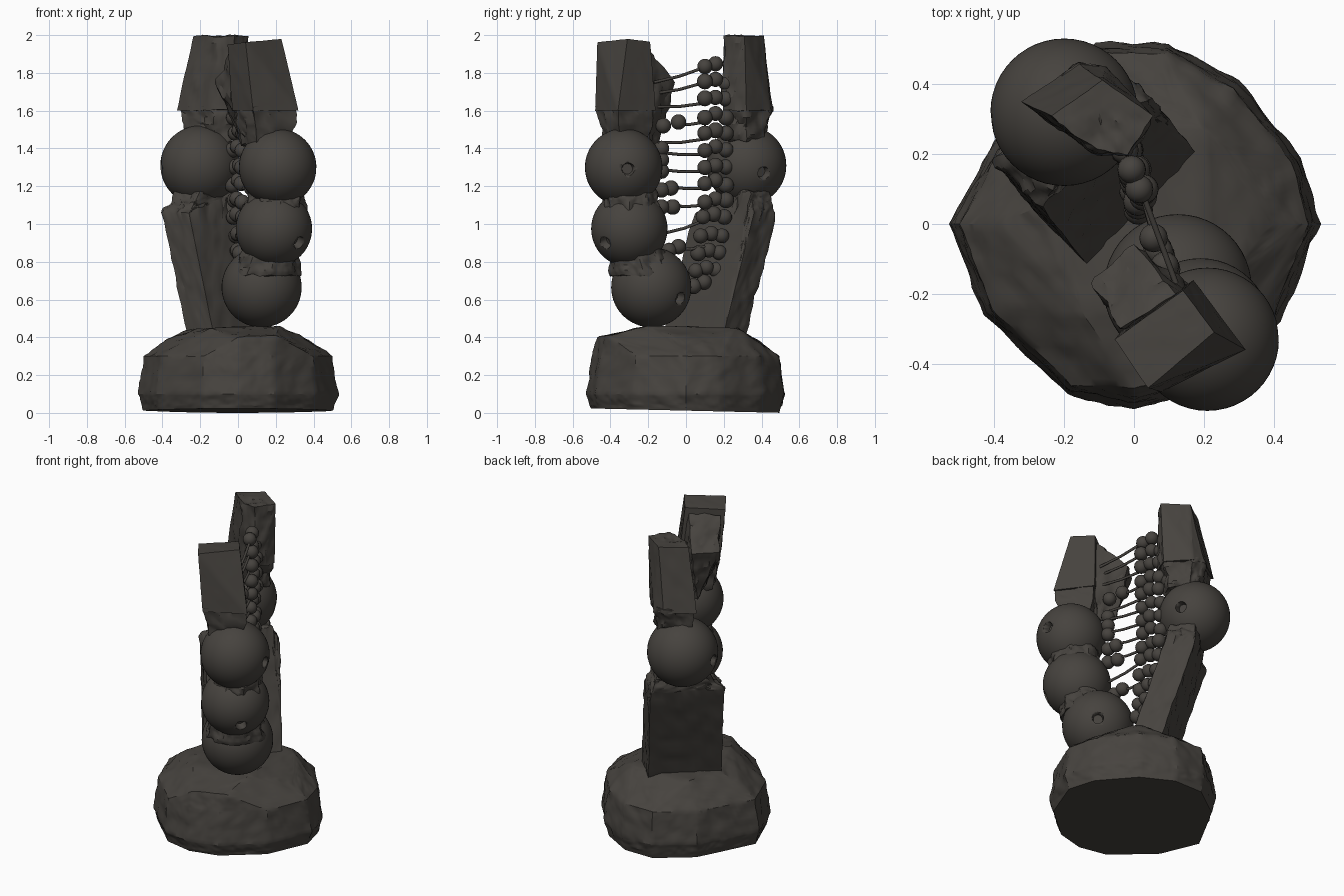
import bpy, bmesh, math, random
from mathutils import Vector, Matrix, noise

if "Cube" in bpy.data.objects:
    bpy.data.objects.remove(bpy.data.objects["Cube"])

random.seed(4)
stone = bpy.data.materials.new("dark stone")
stone.diffuse_color = (0.062, 0.056, 0.049, 1)
stone.use_nodes = True
stone.node_tree.nodes["Principled BSDF"].inputs["Base Color"].default_value = stone.diffuse_color


def finish(name, bm, angle=30):
    me = bpy.data.meshes.new(name)
    bm.to_mesh(me)
    bm.free()
    ob = bpy.data.objects.new(name, me)
    bpy.context.collection.objects.link(ob)
    me.materials.append(stone)
    bpy.ops.object.select_all(action='DESELECT')
    ob.select_set(True)
    bpy.context.view_layer.objects.active = ob
    bpy.ops.object.shade_smooth_by_angle(angle=math.radians(angle))
    return ob


def rock(name, points, rough, cuts=9):
    """Convex chunk; rough(co) gives the depth of the surface chipping."""
    bm = bmesh.new()
    for p in points:
        bm.verts.new(p)
    res = bmesh.ops.convex_hull(bm, input=bm.verts[:])
    junk = {g for g in res["geom_interior"] + res["geom_unused"] if isinstance(g, bmesh.types.BMVert)}
    bmesh.ops.delete(bm, geom=list(junk), context='VERTS')
    bmesh.ops.subdivide_edges(bm, edges=bm.edges[:], cuts=cuts, use_grid_fill=True)
    bmesh.ops.triangulate(bm, faces=[f for f in bm.faces if len(f.verts) > 4])
    bmesh.ops.recalc_face_normals(bm, faces=bm.faces[:])
    bm.normal_update()
    for v, n in [(v, v.normal.copy()) for v in bm.verts]:
        d = noise.noise(v.co * 14) + 0.5 * noise.noise(v.co * 35)
        v.co += n * d * rough(v.co)
    return finish(name, bm)


def ring(pts, z):
    return [(x, y, z) for x, y in pts]


def scaled(pts, c, s):
    return [(c[0] + (x - c[0]) * s, c[1] + (y - c[1]) * s) for x, y in pts]


def disc(cx, cy, r, z, n=9):
    return [(cx + r * math.cos(i * math.tau / n), cy + r * math.sin(i * math.tau / n), z) for i in range(n)]


# Base boulder, slightly tilted underneath
outline = [(-.53, 0), (-.41, .22), (-.33, .36), (-.11, .52), (.1, .52), (.3, .41), (.48, .19),
           (.53, 0), (.42, -.28), (.19, -.48), (0, -.53), (-.19, -.49), (-.43, -.26)]
pts = [(x * .95, y * .95, .012 - .022 * y) for x, y in outline]
for z, s in ((.1, 1), (.3, .94)):
    pts += [(x * s, y * s, z) for x, y in outline]
pts += [(x * .74, y * .74, .38) for x, y in outline[:9]]
pts += [(0, -.47, .40), (.2, -.41, .41), (-.15, -.25, .45), (.22, -.2, .46),
        (.2, .27, .45), (-.2, .28, .44), (-.27, .05, .44)]
rock("base_boulder", pts, lambda c: 0.008 if c.z > .035 else 0.0)

# Rear lower slab, leaning back, with a chipped shoulder
foot = [(-.13, -.12), (.18, .2), (.05, .32), (-.27, .02)]
rock("rear_lower_slab",
     ring(foot, .42)
     + ring([(x - .13, y + .16) for x, y in foot], 1.06)
     + ring([(-.33, .24), (-.2, .17), (.0, .34), (-.1, .44)], 1.17),
     lambda c: 0.022 if c.z > 1.02 else 0.009, 12)

# Rear upper block and its rough neck
low = [(-.325, .35), (-.16, .46), (-.08, .45), (.04, .32), (-.01, .19), (-.13, .21)]
rock("rear_upper_block",
     ring([(-.235, .31), (-.09, .41), (.055, .31), (-.02, .2), (-.11, .21)], 1.995)
     + ring(low, 1.6),
     lambda c: 0.004 + (0.012 if c.y < .3 else 0), 10)
rock("rear_neck", ring(scaled(low, (-.1, .32), .96), 1.62) + ring(scaled(low, (-.1, .32), .7), 1.44),
     lambda c: 0.02)

# Front upper block, chipped inner flank and neck
low = [(.08, -.48), (.32, -.36), (.17, -.16), (-.03, -.30)]
rock("front_upper_block",
     [(-.055, -.33, 1.95), (.04, -.47, 1.962), (.23, -.31, 1.98), (.14, -.19, 1.965)]
     + ring(low, 1.6), lambda c: 0.002, 10)
rock("front_inner_flank",
     [(-.04, -.3, 1.92), (.12, -.2, 1.93), (-.12, -.17, 1.75), (0, -.06, 1.75),
      (.07, -.12, 1.72), (-.03, -.28, 1.6), (.16, -.17, 1.58), (.02, -.15, 1.42),
      (.12, -.2, 1.4), (.08, -.3, 1.45)],
     lambda c: 0.018, 9)
rock("front_neck", ring(scaled(low, (.14, -.32), .96), 1.62) + ring(scaled(low, (.16, -.32), .75), 1.42),
     lambda c: 0.018)

# Rough collars between the stacked front balls
rock("middle_collar", disc(.2, -.3, .165, 1.07) + disc(.2, -.3, .14, 1.18), lambda c: 0.018)
rock("lower_collar", disc(.14, -.22, .187, .73) + disc(.17, -.26, .15, .86), lambda c: 0.018)


# Stone balls with drilled pits
def ball(name, centre, r, pits):
    bm = bmesh.new()
    bmesh.ops.create_uvsphere(bm, u_segments=48, v_segments=32, radius=r)
    bmesh.ops.translate(bm, verts=bm.verts[:], vec=centre)
    ob = finish(name, bm)
    for d in pits:
        d = Vector(d).normalized()
        bm = bmesh.new()
        m = Matrix.Translation(Vector(centre) + d * r) @ d.to_track_quat('Z', 'Y').to_matrix().to_4x4()
        bmesh.ops.create_cone(bm, cap_ends=True, segments=14, radius1=.028, radius2=.042,
                              depth=.09, matrix=m)
        cutter = finish(name + "_pit_cutter", bm)
        cutter.hide_render = True
        cutter.hide_viewport = True
        mod = ob.modifiers.new("pit", 'BOOLEAN')
        mod.operation = 'DIFFERENCE'
        mod.solver = 'EXACT'
        mod.object = cutter


ball("front_top_ball", (.21, -.33, 1.30), .205, [(1, .12, -.05)])
ball("front_middle_ball", (.19, -.30, .975), .202, [(.125, -.12, -.07)])
ball("front_bottom_ball", (.125, -.184, .665), .212, [(.13, .155, -.06)])
ball("rear_ball", (-.2, .32, 1.31), .211, [(.18, .09, -.04), (-.98, -.11, -.05)])


# Bead clusters
def beads(name, spots):
    bm = bmesh.new()
    for p, r in spots:
        bmesh.ops.create_uvsphere(bm, u_segments=16, v_segments=10, radius=r,
                                  matrix=Matrix.Translation(p))
    finish(name, bm, 60)


def jit(a):
    return random.uniform(-a, a)


spots = []
for i in range(14):
    z = 1.84 - i * .09
    y0 = .10 - max(0, 1.1 - z) * .14
    for k in range(2 if i == 0 else 3):
        y = y0 + k * .056
        spots.append((Vector((.02 - k * .02 + jit(.01), y, z + (k % 2) * .015 + jit(.008))),
                      .041 + jit(.002)))
beads("rear_beads", spots)

front = [(-.04, 1.54), (-.12, 1.52), (-.13, 1.40), (-.13, 1.28), (-.08, 1.19), (-.13, 1.18),
         (-.07, 1.09), (-.13, 1.09), (-.04, .88), (-.09, .86), (-.13, 1.34)]
beads("front_beads", [(Vector((.06 - (y + .05) * .4, y, z)), .041) for y, z in front])

# Thin strands bridging the two columns: (rear z, front y, front z)
strands = [(1.83, -.17, 1.75), (1.75, -.17, 1.69), (1.64, -.17, 1.62), (1.54, -.06, 1.53),
           (1.45, -.15, 1.43), (1.37, -.15, 1.38), (1.28, -.15, 1.29), (1.19, -.1, 1.2),
           (1.10, -.1, 1.10), (1.02, -.12, .95), (.88, -.05, .87)]
cu = bpy.data.curves.new("strands", 'CURVE')
cu.dimensions = '3D'
cu.bevel_depth = .008
cu.bevel_resolution = 2
cu.use_fill_caps = True
for zr, yf, zf in strands:
    sp = cu.splines.new('POLY')
    sp.points.add(2)
    a, b = Vector((.02, .1, zr)), Vector((.06 - (yf + .05) * .5, yf, zf))
    mid = (a + b) / 2 - Vector((0, 0, .008))
    for p, c in zip(sp.points, (a, mid, b)):
        p.co = (*c, 1)
cu.materials.append(stone)
bpy.context.collection.objects.link(bpy.data.objects.new("strands", cu))
